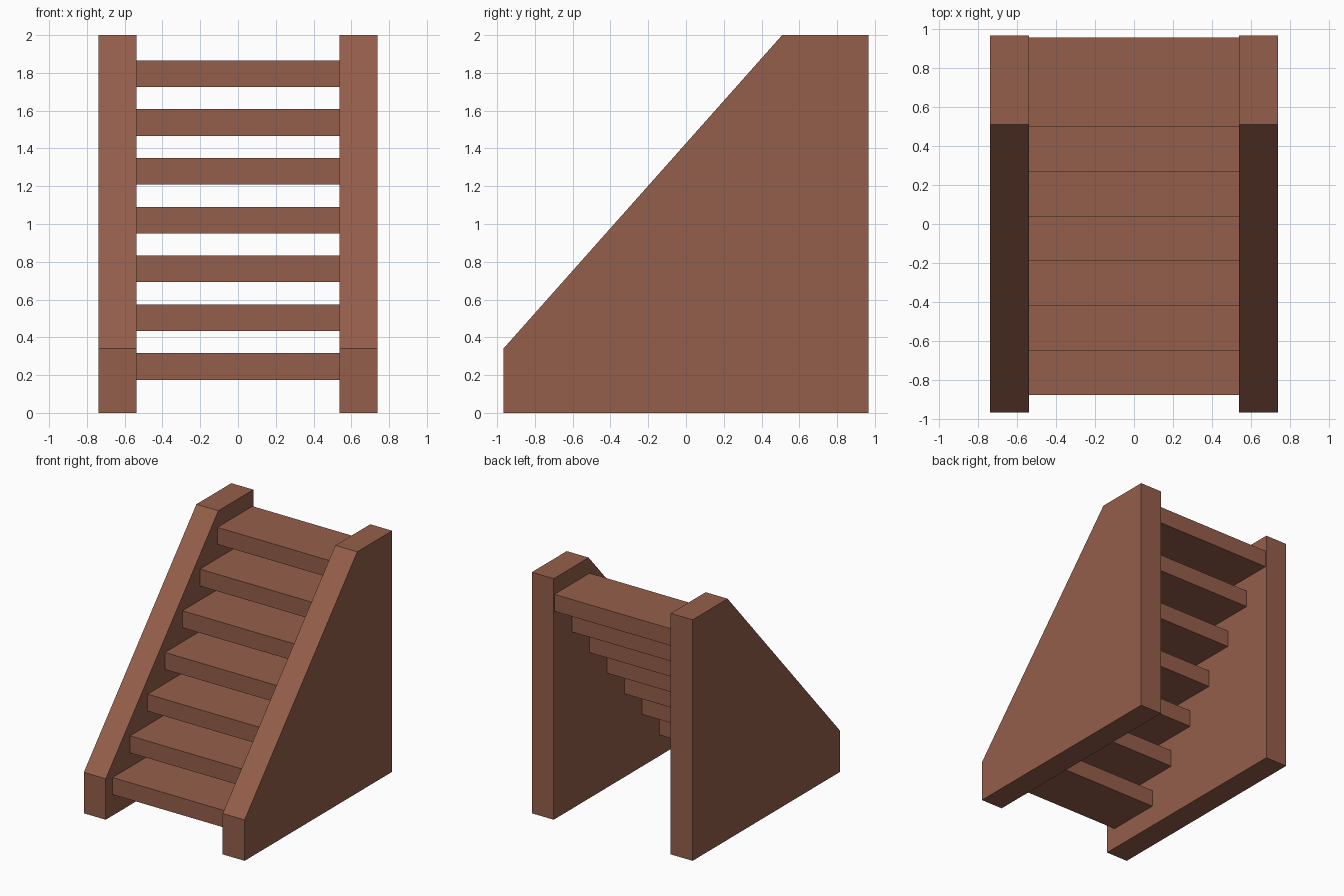
import bpy

if "Cube" in bpy.data.objects:
    bpy.data.objects.remove(bpy.data.objects["Cube"])

wood = bpy.data.materials.new("brown wood")
wood.diffuse_color = (0.30, 0.113, 0.07, 1)
wood.use_nodes = True
wood.node_tree.nodes["Principled BSDF"].inputs["Base Color"].default_value = wood.diffuse_color


def extrude_profile(name, profile, x0, x1):
    """Solid made from a (y, z) profile, extruded from x0 to x1."""
    n = len(profile)
    verts = [(x, y, z) for x in (x0, x1) for y, z in profile]
    faces = [tuple(reversed(range(n))), tuple(range(n, 2 * n))]
    faces += [(i, (i + 1) % n, n + (i + 1) % n, n + i) for i in range(n)]
    mesh = bpy.data.meshes.new(name)
    mesh.from_pydata(verts, [], faces)
    mesh.materials.append(wood)
    obj = bpy.data.objects.new(name, mesh)
    bpy.context.collection.objects.link(obj)
    return obj


INNER, OUTER = 0.537, 0.738

# Solid side panels with a sloped front edge
side = [(-0.967, 0), (0.967, 0), (0.967, 2), (0.509, 2), (-0.967, 0.34)]
extrude_profile("side_panel_left", side, -OUTER, -INNER)
extrude_profile("side_panel_right", side, INNER, OUTER)

# Seven open treads, overlapping in plan
for i in range(7):
    y, z = -0.877 + 0.229 * i, 0.175 + 0.2584 * i
    tread = [(y, z), (y + 0.46, z), (y + 0.46, z + 0.141), (y, z + 0.141)]
    extrude_profile(f"tread_{i + 1}", tread, -INNER, INNER)
